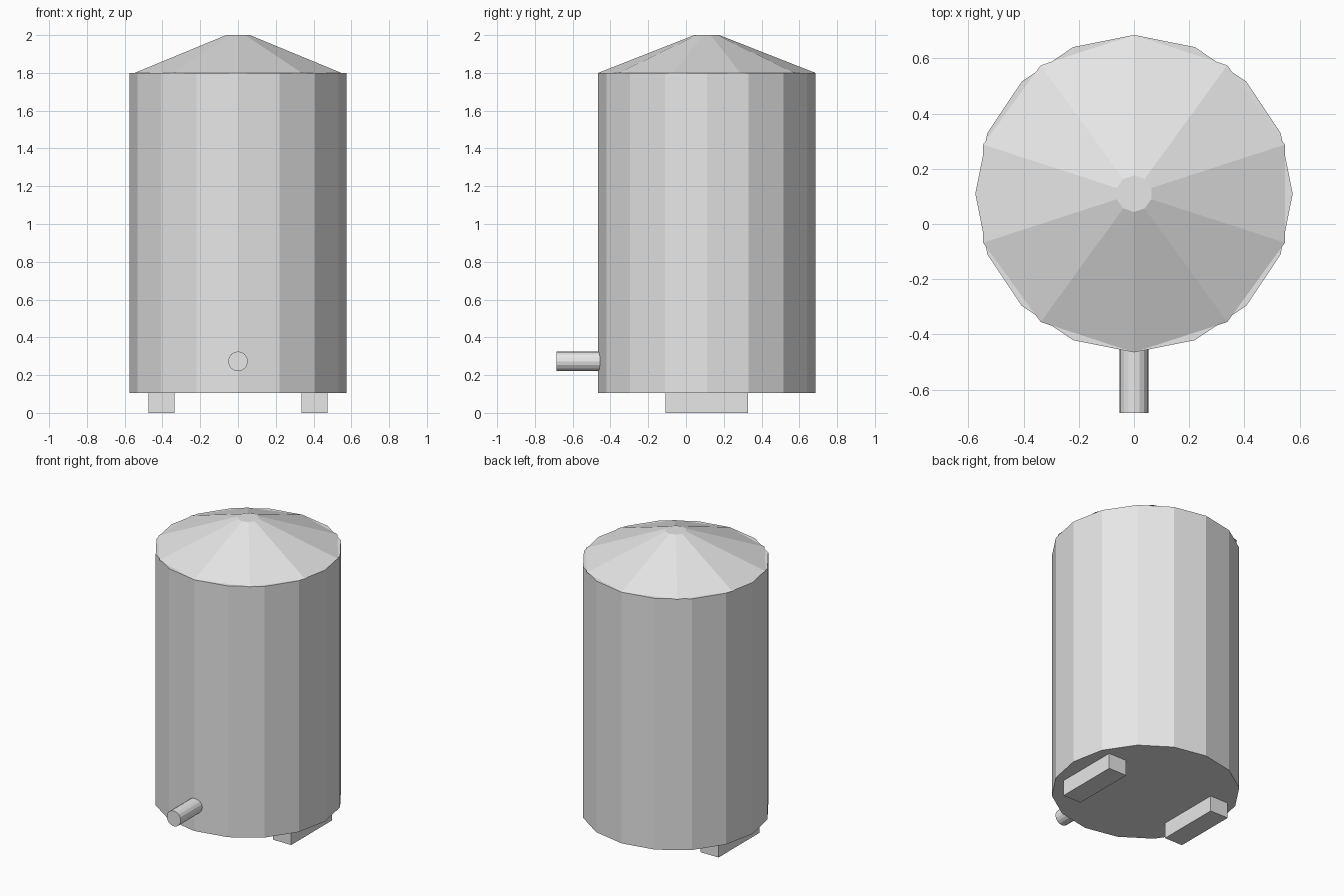
import bpy
import math
from mathutils import Matrix

cube = bpy.data.objects.get("Cube")
if cube:
    bpy.data.objects.remove(cube, do_unlink=True)

metal = bpy.data.materials.new("light_grey_metal")
metal.use_nodes = True
metal.diffuse_color = (0.8, 0.8, 0.8, 1)
metal.node_tree.nodes["Principled BSDF"].inputs["Base Color"].default_value = (0.8, 0.8, 0.8, 1)

CENTRE_Y = 0.11
RADIUS = 0.575
BASE_Z, EAVE_Z, TOP_Z = 0.105, 1.8, 2.0


def finish(name):
    obj = bpy.context.object
    obj.name = name
    obj.data.materials.append(metal)
    return obj


def frustum(name, sides, r1, r2, z1, z2):
    """Upright flat-shaded frustum with a vertex facing the back."""
    bpy.ops.mesh.primitive_cone_add(
        vertices=sides, radius1=r1, radius2=r2, depth=z2 - z1,
        location=(0, CENTRE_Y, (z1 + z2) / 2))
    obj = finish(name)
    # put a vertex exactly on the +y axis
    v = obj.data.vertices[0].co
    obj.data.transform(Matrix.Rotation(math.pi / 2 - math.atan2(v.y, v.x), 4, 'Z'))
    return obj


# Tank body and shallow conical roof
frustum("tank_body", 16, RADIUS, RADIUS, BASE_Z, EAVE_Z)
frustum("tank_roof", 10, RADIUS, 0.066, EAVE_Z, TOP_Z)

# Outlet pipe at the front
pipe_front, pipe_back = -0.685, -0.42
bpy.ops.mesh.primitive_cylinder_add(
    vertices=16, radius=0.052, depth=pipe_back - pipe_front,
    location=(0, (pipe_front + pipe_back) / 2, 0.273), rotation=(math.pi / 2, 0, 0))
finish("outlet_pipe")

# Two skid feet under the tank
for side, sign in (("left", 1), ("right", -1)):
    bpy.ops.mesh.primitive_cube_add(size=1, location=(sign * 0.405, CENTRE_Y, BASE_Z / 2))
    foot = finish(side + "_foot")
    foot.scale = (0.135, 0.435, BASE_Z)
